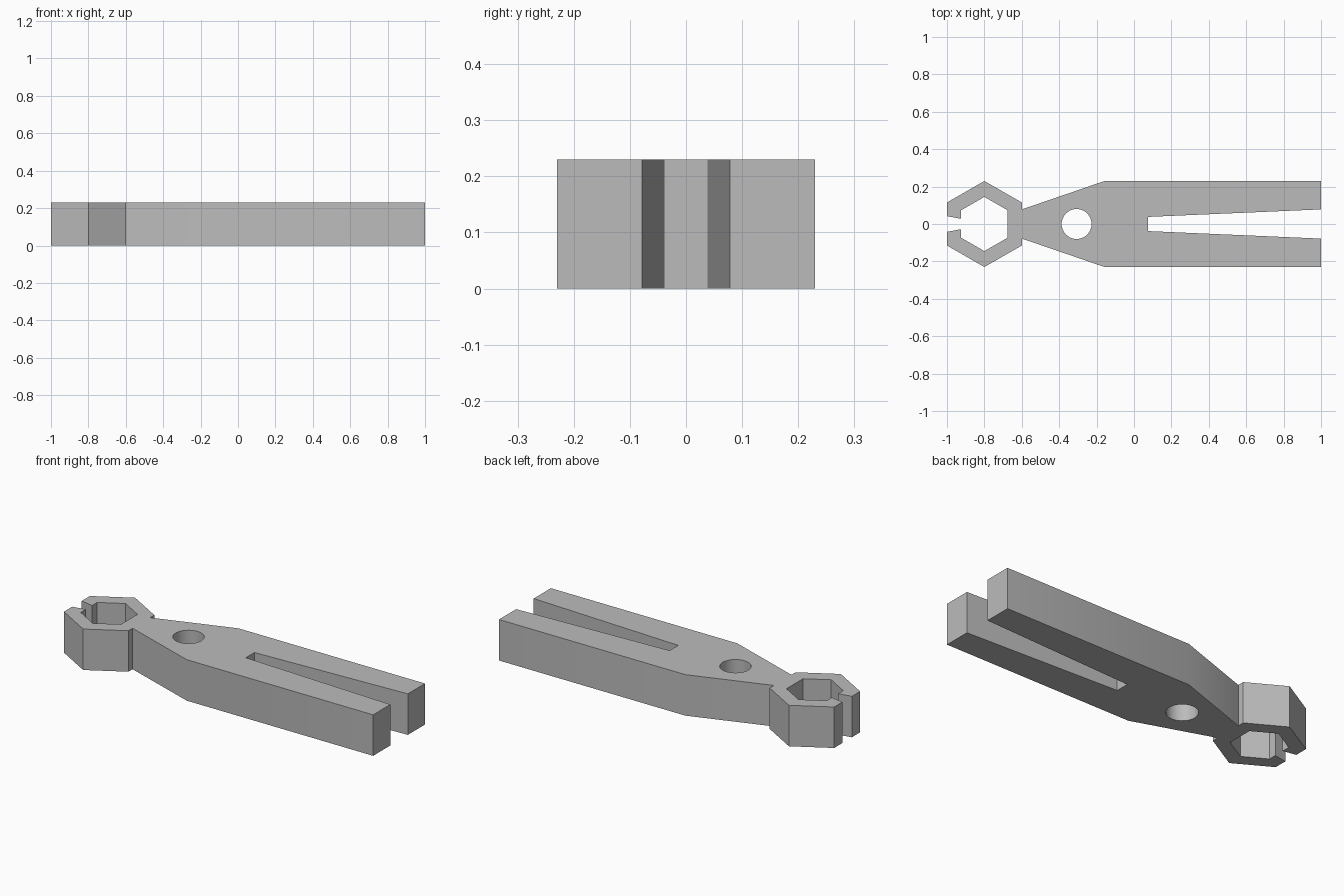
import bpy
from math import cos, sin, pi

cube = bpy.data.objects.get("Cube")
if cube:
    bpy.data.objects.remove(cube, do_unlink=True)

THICKNESS = 0.23

grey = bpy.data.materials.new("plain grey")
grey.use_nodes = True
grey.diffuse_color = (0.5, 0.5, 0.5, 1)
grey.node_tree.nodes["Principled BSDF"].inputs["Base Color"].default_value = grey.diffuse_color

# Upper half of the outline: hexagonal jaw, neck, handle, tapered slot
half = [
    (-0.675, 0.073), (-0.80, 0.145), (-0.925, 0.073),   # inner hexagon
    (-0.925, 0.028), (-1.0, 0.042),                     # jaw opening
    (-1.0, 0.115), (-0.80, 0.23), (-0.60, 0.115),       # outer hexagon
    (-0.60, 0.078), (-0.157, 0.23),                     # neck taper
    (1.0, 0.23), (1.0, 0.078), (0.075, 0.038),          # handle and slot
]
outline = half + [(x, -y) for x, y in reversed(half)]

# Round pivot hole
SIDES = 48
hole = [(-0.307 + 0.08 * cos(2 * pi * i / SIDES), 0.08 * sin(2 * pi * i / SIDES))
        for i in range(SIDES)]

# Filled flat curve extruded to full thickness
curve = bpy.data.curves.new("wrench_profile", "CURVE")
curve.dimensions = "2D"
curve.fill_mode = "BOTH"
curve.extrude = THICKNESS / 2
for loop in (outline, hole):
    spline = curve.splines.new("POLY")
    spline.points.add(len(loop) - 1)
    for point, (x, y) in zip(spline.points, loop):
        point.co = (x, y, 0, 1)
    spline.use_cyclic_u = True

body = bpy.data.objects.new("wrench_body", curve)
bpy.context.collection.objects.link(body)
body.location.z = THICKNESS / 2

# Turn into a welded mesh with smooth hole walls and sharp corners
bpy.ops.object.select_all(action="DESELECT")
bpy.context.view_layer.objects.active = body
body.select_set(True)
bpy.ops.object.convert(target="MESH")
body = bpy.context.view_layer.objects.active
bpy.ops.object.mode_set(mode="EDIT")
bpy.ops.mesh.select_all(action="SELECT")
bpy.ops.mesh.remove_doubles(threshold=0.0005)
bpy.ops.mesh.normals_make_consistent(inside=False)
bpy.ops.object.mode_set(mode="OBJECT")
body.data.materials.clear()
body.data.materials.append(grey)
bpy.ops.object.shade_smooth_by_angle(angle=pi / 9)
